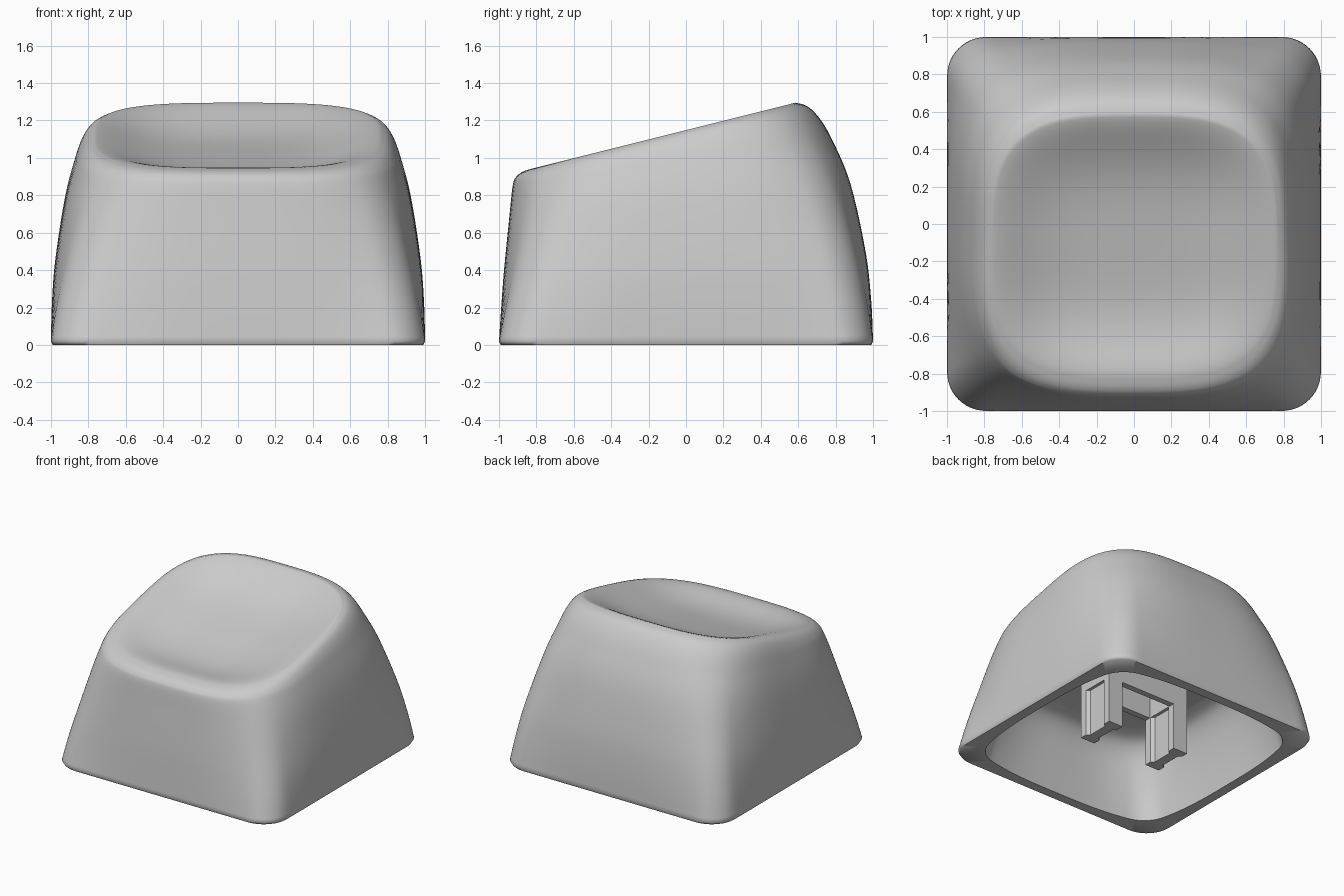
import bpy
import bmesh
import math

if "Cube" in bpy.data.objects:
    bpy.data.objects.remove(bpy.data.objects["Cube"])

SEGMENTS = 128
CORNER = 0.21   # corner radius of the square footprint
BOW = 3.2       # superellipse power of the bowed top outline

grey = bpy.data.materials.new("matte grey")
grey.use_nodes = True
grey.diffuse_color = (0.6, 0.6, 0.6, 1)
bsdf = next(n for n in grey.node_tree.nodes if n.type == "BSDF_PRINCIPLED")
bsdf.inputs["Base Color"].default_value = grey.diffuse_color


def finish(bm, name, angle):
    bmesh.ops.recalc_face_normals(bm, faces=bm.faces)
    mesh = bpy.data.meshes.new(name)
    bm.to_mesh(mesh)
    bm.free()
    obj = bpy.data.objects.new(name, mesh)
    bpy.context.collection.objects.link(obj)
    mesh.materials.append(grey)
    bpy.ops.object.select_all(action="DESELECT")
    obj.select_set(True)
    bpy.context.view_layer.objects.active = obj
    bpy.ops.object.shade_smooth_by_angle(angle=math.radians(angle))
    return obj


def outline_radius(c, s, bow):
    """Blend from a rounded square (bow 0) to a superellipse (bow 1)."""
    c, s = abs(c), abs(s)
    k = 1 - CORNER
    if min(c, s) <= k * max(c, s):
        square = 1 / max(c, s)
    else:
        square = k * (c + s) + math.sqrt(
            max(0, (k * (c + s)) ** 2 - 2 * k * k + CORNER ** 2))
    bowed = (c ** BOW + s ** BOW) ** (-1 / BOW)
    return square + (bowed - square) * bow


def ring(bm, half_x, front, back, z_front, z_back, bow):
    """Tilted closed loop of points."""
    verts = []
    for i in range(SEGMENTS):
        a = 2 * math.pi * i / SEGMENTS
        a += 0.16 * math.sin(4 * a)  # crowd the points into the corners
        c, s = math.cos(a), math.sin(a)
        r = outline_radius(c, s, bow)
        t = (r * s + 1) / 2
        verts.append(bm.verts.new((half_x * r * c,
                                   front + (back - front) * t,
                                   z_front + (z_back - z_front) * t)))
    return verts


def smooth_rings(keys, steps):
    """Catmull-Rom interpolation of ring settings."""
    out = []
    for i in range(len(keys) - 1):
        p0, p1 = keys[max(i - 1, 0)], keys[i]
        p2, p3 = keys[i + 1], keys[min(i + 2, len(keys) - 1)]
        for k in range(steps):
            t = k / steps
            out.append([0.5 * (2 * b + (c - a) * t
                               + (2 * a - 5 * b + 4 * c - d) * t * t
                               + (3 * b - a - 3 * c + d) * t ** 3)
                        for a, b, c, d in zip(p0, p1, p2, p3)])
    return out + [list(keys[-1])]


# Settings: half width, front y, back y, front z, back z, bow
inner_wall = [
    (0.62, -0.66, 0.59, 0.60, 0.64, 0.9),
    (0.74, -0.77, 0.72, 0.56, 0.60, 0.85),
    (0.81, -0.84, 0.80, 0.46, 0.49, 0.8),
    (0.86, -0.88, 0.86, 0.30, 0.32, 0.7),
    (0.89, -0.90, 0.89, 0.15, 0.16, 0.6),
    (0.91, -0.91, 0.91, 0.00, 0.00, 0.5),
]
outer_wall = [
    (1.00, -1.00, 1.00, 0.02, 0.02, 0),
    (0.995, -0.988, 0.99, 0.20, 0.24, 0.22),
    (0.977, -0.973, 0.96, 0.40, 0.50, 0.47),
    (0.925, -0.943, 0.88, 0.70, 0.86, 0.78),
    (0.873, -0.926, 0.785, 0.855, 1.09, 0.93),
    (0.84, -0.907, 0.715, 0.90, 1.21, 0.97),
    (0.805, -0.873, 0.65, 0.926, 1.275, 1),
    (0.765, -0.825, 0.585, 0.942, 1.295, 1),
]
rings = smooth_rings(inner_wall, 4)
rings.append([0.99, -0.99, 0.99, 0, 0, 0])
rings += smooth_rings(outer_wall, 5)

# Scooped top: broad rounded rim, then a shallow dish
half_x, front, back, z_front, z_back, bow = outer_wall[-1]
mid_y, mid_z = (front + back) / 2, (z_front + z_back) / 2
DEPTH = 0.11
for s in (0.98, 0.96, 0.94, 0.91, 0.88, 0.84, 0.79, 0.73, 0.65, 0.55, 0.44,
          0.32, 0.2, 0.1, 0.03):
    drop = DEPTH * (1 - s ** 4) ** 2
    tilt = (z_back - z_front) / 2 * s
    rings.append([half_x * s, mid_y + (front - mid_y) * s,
                  mid_y + (back - mid_y) * s,
                  mid_z - tilt - drop, mid_z + tilt - drop, bow])

# Hollow cap shell
bm = bmesh.new()
loops = [ring(bm, *r) for r in rings]
for low, high in zip(loops, loops[1:]):
    for i in range(SEGMENTS):
        j = (i + 1) % SEGMENTS
        bm.faces.new((low[i], low[j], high[j], high[i]))
bm.faces.new(loops[0])
bm.faces.new(loops[-1])
finish(bm, "cap_shell", 60)


def extrude_outline(name, points, z_low, z_high):
    bm = bmesh.new()
    face = bm.faces.new([bm.verts.new((x, y, z_low)) for x, y in points])
    top = bmesh.ops.extrude_face_region(bm, geom=[face])["geom"]
    for v in top:
        if isinstance(v, bmesh.types.BMVert):
            v.co.z = z_high
    return finish(bm, name, 30)


def box_outline(x0, x1, y0, y1):
    return [(x0, y0), (x1, y0), (x1, y1), (x0, y1)]


# Two grooved stem prongs
for side, label in ((-1, "right"), (1, "left")):
    quarter = [(0.065, 0.165), (0.065, 0.105), (0.04, 0.085)]
    half = quarter + [(x, -y) for x, y in reversed(quarter)]
    outline = half + [(-x, -y) for x, y in half]
    extrude_outline(label + "_stem_prong",
                    [(side * 0.317 + x, y) for x, y in outline], 0.005, 0.63)
    extrude_outline(label + "_stem_end",
                    box_outline(side * 0.317 - 0.065, side * 0.317 + 0.065,
                                -0.165, 0.165), 0.39, 0.63)

# Rails joining the prongs under the ceiling
for side, label in ((-1, "front"), (1, "back")):
    extrude_outline(label + "_stem_rail",
                    box_outline(-0.26, 0.26, side * 0.14 - 0.025,
                                side * 0.14 + 0.025), 0.39, 0.63)
